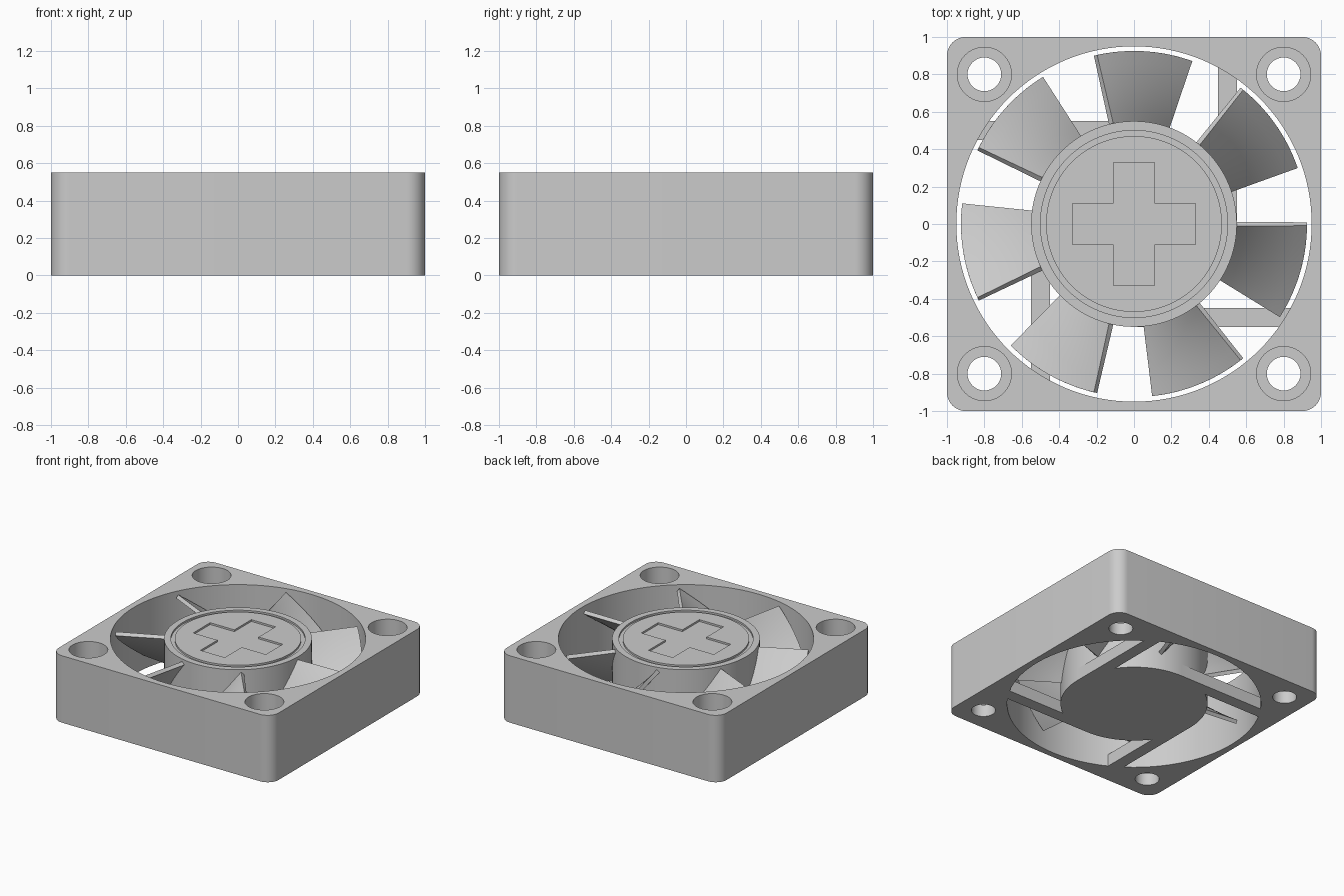
import bpy
import bmesh
from math import cos, sin, pi, radians

cube = bpy.data.objects.get("Cube")
if cube:
    bpy.data.objects.remove(cube, do_unlink=True)

HEIGHT = 0.55
BORE = 0.95
HUB = 0.55
BLADES = 7

grey = bpy.data.materials.new("plain_grey")
grey.use_nodes = True
grey.diffuse_color = (0.6, 0.6, 0.6, 1)
grey.node_tree.nodes["Principled BSDF"].inputs["Base Color"].default_value = (0.6, 0.6, 0.6, 1)


def make_object(name, bm):
    bmesh.ops.recalc_face_normals(bm, faces=bm.faces)
    mesh = bpy.data.meshes.new(name)
    bm.to_mesh(mesh)
    bm.free()
    mesh.materials.append(grey)
    obj = bpy.data.objects.new(name, mesh)
    bpy.context.collection.objects.link(obj)
    return obj


def activate(obj):
    bpy.ops.object.select_all(action='DESELECT')
    obj.select_set(True)
    bpy.context.view_layer.objects.active = obj


def smooth(obj):
    activate(obj)
    bpy.ops.object.shade_smooth_by_angle(angle=radians(30))


def prism(name, outline, z0, z1):
    """Extrude a flat outline between two heights."""
    bm = bmesh.new()
    face = bm.faces.new([bm.verts.new((x, y, z0)) for x, y in outline])
    top = bmesh.ops.extrude_face_region(bm, geom=[face])["geom"]
    verts = [g for g in top if isinstance(g, bmesh.types.BMVert)]
    bmesh.ops.translate(bm, verts=verts, vec=(0, 0, z1 - z0))
    return make_object(name, bm)


def circle(r, n, cx=0, cy=0):
    return [(cx + r * cos(2 * pi * i / n), cy + r * sin(2 * pi * i / n)) for i in range(n)]


def cut(obj, cutter):
    cutter.hide_render = True
    mod = obj.modifiers.new("cut", 'BOOLEAN')
    mod.operation = 'DIFFERENCE'
    mod.solver = 'EXACT'
    mod.object = cutter
    activate(obj)
    bpy.ops.object.modifier_apply(modifier=mod.name)
    bpy.data.objects.remove(cutter, do_unlink=True)


# Square housing with rounded corners
outline = []
for q, (sx, sy) in enumerate([(1, 1), (-1, 1), (-1, -1), (1, -1)]):
    for i in range(11):
        a = (q + i / 10) * pi / 2
        outline.append((sx * 0.9 + 0.1 * cos(a), sy * 0.9 + 0.1 * sin(a)))
housing = prism("housing", outline, 0, HEIGHT)
cut(housing, prism("bore_cutter", circle(BORE, 128), -0.1, HEIGHT + 0.1))

# Screw holes with deep counterbores
for sx in (-0.8, 0.8):
    for sy in (-0.8, 0.8):
        cut(housing, prism("hole_cutter", circle(0.09, 40, sx, sy), -0.1, HEIGHT + 0.1))
        cut(housing, prism("counterbore_cutter", circle(0.145, 40, sx, sy), 0.1, HEIGHT + 0.1))
smooth(housing)

# Motor base and pinwheel struts
smooth(prism("motor_base", circle(HUB, 96), 0, 0.1))
for k in range(4):
    c, s = cos(k * pi / 2), sin(k * pi / 2)
    corners = [(-0.85, 0.45), (0, 0.45), (0, 0.55), (-0.85, 0.55)]
    prism(f"strut_{k + 1}", [(x * c - y * s, x * s + y * c) for x, y in corners], 0, 0.1)

# Rotor hub: lathed shell with a shallow ring groove on top
profile = [(0, 0.1), (HUB, 0.1), (HUB, HEIGHT), (0.5, HEIGHT), (0.5, HEIGHT - 0.015),
           (0.47, HEIGHT - 0.015), (0.47, HEIGHT), (0, HEIGHT)]
bm = bmesh.new()
verts = [bm.verts.new((r, 0, z)) for r, z in profile]
edges = [bm.edges.new(pair) for pair in zip(verts, verts[1:])]
bmesh.ops.spin(bm, geom=verts + edges, cent=(0, 0, 0), axis=(0, 0, 1),
               angle=2 * pi, steps=96, use_duplicate=False)
bmesh.ops.remove_doubles(bm, verts=bm.verts, dist=0.0005)
hub = make_object("rotor_hub", bm)

# Plus-shaped recess in the hub cap
L, W = 0.33, 0.11
plus = [(W, W), (W, L), (-W, L), (-W, W), (-L, W), (-L, -W),
        (-W, -W), (-W, -L), (W, -L), (W, -W), (L, -W), (L, W)]
cut(hub, prism("recess_cutter", plus, HEIGHT - 0.015, HEIGHT + 0.1))
smooth(hub)

# Helical blades, rising anticlockwise
SPAN, LOW, HIGH = radians(32), 0.14, 0.52
R0, R1, NA, NR = 0.53, 0.925, 14, 6
for k in range(BLADES):
    lead = 2 * pi * k / BLADES
    bm = bmesh.new()
    grid = []
    for i in range(NA + 1):
        t = i / NA
        a = lead - SPAN * (1 - t)
        row = []
        for j in range(NR + 1):
            r = R0 + (R1 - R0) * j / NR
            row.append(bm.verts.new((r * cos(a), r * sin(a), LOW + (HIGH - LOW) * t)))
        grid.append(row)
    for i in range(NA):
        for j in range(NR):
            bm.faces.new((grid[i][j], grid[i][j + 1], grid[i + 1][j + 1], grid[i + 1][j]))
    blade = make_object(f"blade_{k + 1}", bm)
    mod = blade.modifiers.new("thickness", 'SOLIDIFY')
    mod.thickness = 0.03
    mod.offset = 0
    activate(blade)
    bpy.ops.object.modifier_apply(modifier=mod.name)
    smooth(blade)
